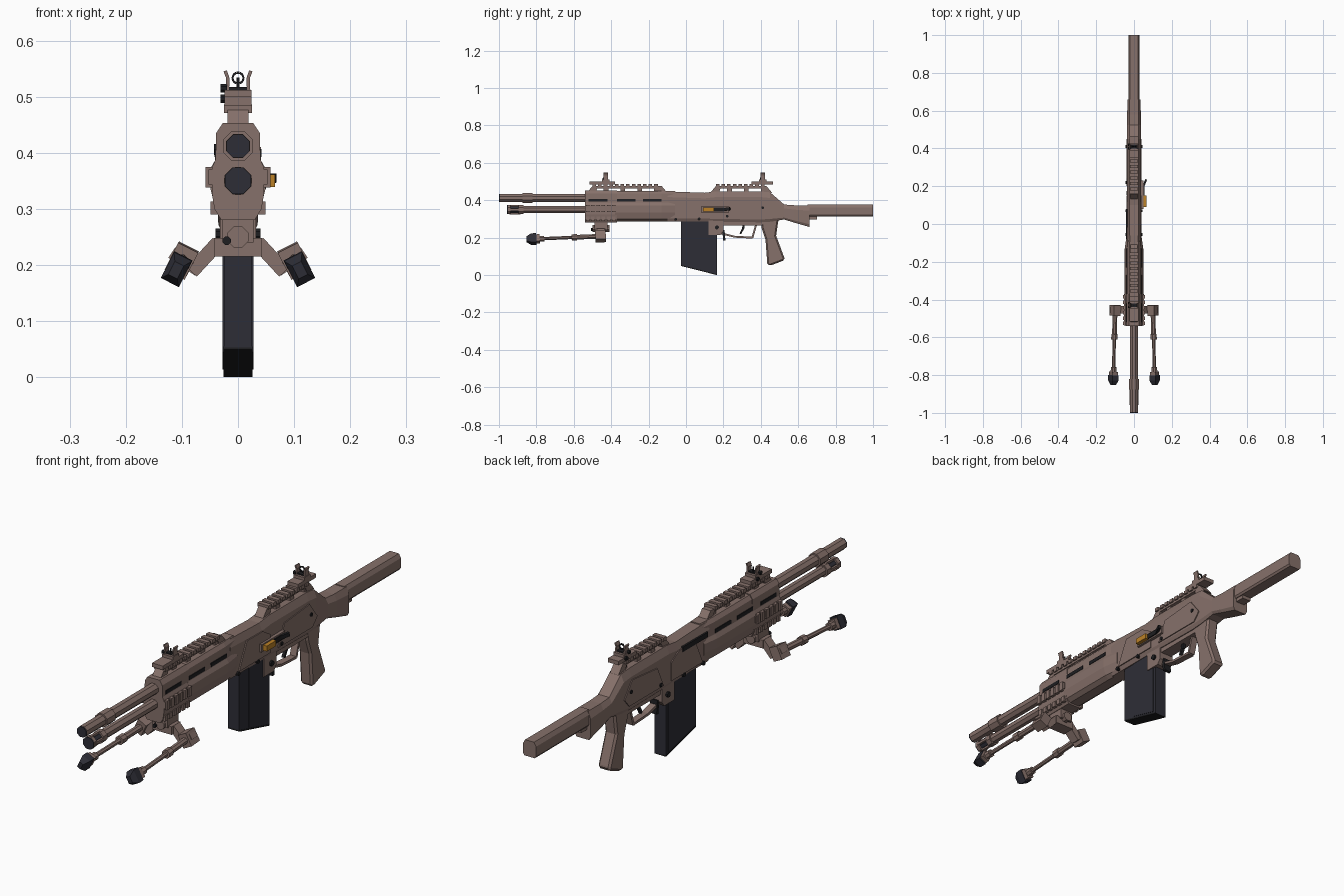
import bpy, bmesh, math
from mathutils import Vector

def colour(name, rgb):
    m = bpy.data.materials.new(name)
    m.diffuse_color = (*rgb, 1)
    return m

BROWN = colour("dusty brown", (0.24, 0.165, 0.145))
NAVY = colour("dark navy", (0.027, 0.027, 0.037))
BLACK = colour("near black", (0.013, 0.013, 0.015))
ORANGE = colour("orange", (0.5, 0.22, 0.02))

# ---- solids are lists of rings, joined into one object by make() ----
def make(name, mat, solids):
    bm = bmesh.new()
    for rings in solids:
        vs = [[bm.verts.new(p) for p in r] for r in rings]
        n = len(vs[0])
        for a, b in zip(vs, vs[1:]):
            for i in range(n):
                j = (i + 1) % n
                bm.faces.new((a[i], a[j], b[j], b[i]))
        bm.faces.new(vs[0][::-1])
        bm.faces.new(vs[-1])
    bmesh.ops.recalc_face_normals(bm, faces=bm.faces)
    me = bpy.data.meshes.new(name)
    bm.to_mesh(me)
    bm.free()
    me.materials.append(mat)
    ob = bpy.data.objects.new(name, me)
    bpy.context.collection.objects.link(ob)
    return ob

def box(x0, x1, y0, y1, z0, z1):
    return [[(x0, y, z0), (x1, y, z0), (x1, y, z1), (x0, y, z1)] for y in (y0, y1)]

def prism(pts, x0, x1):
    return [[(x, y, z) for y, z in pts] for x in (x0, x1)]

def section(y, half):
    return [(x, y, z) for x, z in half] + [(-x, y, z) for x, z in reversed(half)]

def frame(p0, p1, roll=0):
    d = (Vector(p1) - Vector(p0)).normalized()
    u = d.cross(Vector((0, 0, 1)))
    u = u.normalized() if u.length > 1e-4 else Vector((1, 0, 0))
    v = u.cross(d)
    c, s = math.cos(roll), math.sin(roll)
    return u * c - v * s, v * c + u * s

def tube(p0, p1, r0, r1=None, n=8):
    u, v = frame(p0, p1)
    ang = [2 * math.pi * (i + 0.5) / n for i in range(n)]
    return [[Vector(p) + u * r * math.cos(a) + v * r * math.sin(a) for a in ang]
            for p, r in ((p0, r0), (p1, r1 or r0))]

def bar(p0, p1, w, h, roll=0, taper=1):
    u, v = frame(p0, p1, roll)
    return [[Vector(p) + u * w * k * a + v * h * k * b for a, b in ((1, 1), (-1, 1), (-1, -1), (1, -1))]
            for p, k in ((p0, 1), (p1, taper))]

def along_y(y0, y1, z, r0, r1=None, n=8):
    return tube((0, y0, z), (0, y1, z), r0, r1, n)

# ---- upper tube and lower barrel ----
make("upper_tube", BROWN, [along_y(-0.995, -0.5, 0.412, 0.023), along_y(-0.875, -0.82, 0.412, 0.029)])
make("upper_tube_bore", NAVY, [along_y(-1.0, -0.995, 0.412, 0.0225)])
make("lower_barrel", BROWN, [along_y(-0.88, -0.5, 0.35, 0.02)])
prongs = [along_y(-0.895, -0.87, 0.35, 0.026), along_y(-0.953, -0.938, 0.35, 0.026)]
for i in range(4):
    a = math.pi * i / 2
    x, z = 0.02 * math.cos(a), 0.35 + 0.02 * math.sin(a)
    prongs.append(box(x - 0.005, x + 0.005, -0.945, -0.885, z - 0.005, z + 0.005))
make("muzzle_brake", BROWN, prongs)
make("muzzle_core", NAVY, [along_y(-0.956, -0.88, 0.35, 0.0185), along_y(-0.957, -0.953, 0.35, 0.0255)])

# ---- handguard ----
rear_half = [(0.022, 0.287), (0.04, 0.3), (0.049, 0.335), (0.049, 0.372), (0.04, 0.388), (0.036, 0.435), (0.025, 0.45)]
front_half = [(0.03, 0.28), (0.042, 0.3), (0.046, 0.325), (0.046, 0.375), (0.04, 0.388), (0.039, 0.435), (0.027, 0.453)]
end_half = [(x * 0.8, z) for x, z in rear_half]
make("handguard", BROWN, [[section(-0.38, rear_half), section(-0.13, rear_half), section(-0.06, end_half)]])
make("handguard_front", BROWN, [[section(-0.54, front_half), section(-0.37, front_half)]])
side_rails = []
for s in (-1, 1):
    for i in range(6):
        y = -0.535 + i * 0.028
        for xa, xb, z0, z1 in ((0.04, 0.058, 0.338, 0.375), (0.03, 0.049, 0.29, 0.313)):
            side_rails.append(box(s * xa, s * xb, y, y + 0.018, z0, z1))
    side_rails.append(box(s * 0.04, s * 0.053, -0.538, -0.37, 0.343, 0.37))
make("side_rails", BROWN, side_rails)
make("vent_slots", BLACK, [box(s * 0.034, s * 0.0415, y, y + 0.1, 0.392, 0.407)
                           for s in (-1, 1) for y in (-0.52, -0.37, -0.23)])

# ---- receiver and stock in one tapering body ----
def body(y, zb, zt, w, wt):
    c = min(0.03, (zt - zb) * 0.25)
    return section(y, [(w * 0.8, zb), (w, zb + c * 0.5), (w, zt - c), (wt, zt)])

make("receiver_and_stock", BROWN, [[body(*r) for r in (
    (-0.1, 0.287, 0.447, 0.036, 0.025), (0.1, 0.287, 0.44, 0.037, 0.025), (0.16, 0.285, 0.447, 0.037, 0.024),
    (0.40, 0.282, 0.447, 0.037, 0.024), (0.45, 0.285, 0.442, 0.037, 0.024), (0.525, 0.297, 0.377, 0.036, 0.024),
    (0.58, 0.28, 0.373, 0.036, 0.024), (0.66, 0.257, 0.373, 0.035, 0.024))]])
make("stock_tube", BROWN, [[body(y, 0.312, 0.376, 0.029, 0.02) for y in (0.65, 1.0)],
                           box(-0.02, 0.02, 0.65, 0.7, 0.298, 0.33)])
front_panel = [(-0.05, 0.305), (0.0, 0.41), (0.1, 0.41), (0.15, 0.38), (0.15, 0.305)]
rear_panel = [(0.2, 0.305), (0.24, 0.39), (0.4, 0.405), (0.45, 0.34), (0.42, 0.305)]
make("side_panels", BROWN, [prism(p, s * 0.03, s * 0.041) for s in (-1, 1) for p in (front_panel, rear_panel)])
make("receiver_pins", BLACK, [tube((-0.044, y, z), (0.044, y, z), 0.008) for y, z in
                              ((-0.055, 0.298), (0.07, 0.3), (0.22, 0.315), (0.41, 0.36))])
make("left_slot", BLACK, [box(-0.043, -0.03, -0.08, 0.08, 0.396, 0.416)])

# ---- charging handle on the right side ----
make("charging_base", BROWN, [box(0.03, 0.05, 0.08, 0.23, 0.335, 0.366)])
make("charging_tab", ORANGE, [box(0.045, 0.066, 0.09, 0.15, 0.339, 0.361)])
make("charging_bolt", BLACK, [box(0.045, 0.055, 0.15, 0.205, 0.341, 0.36),
                              bar((0.05, 0.2, 0.35), (0.064, 0.235, 0.355), 0.005, 0.008)])

# ---- top rails with teeth on short posts ----
for name, y0, y1 in (("front_top_rail", -0.53, -0.1), ("rear_top_rail", 0.13, 0.46)):
    parts = [box(-0.019, 0.019, y0 + 0.03, y1 - 0.03, 0.463, 0.476),
             prism([(y0, 0.44), (y0 + 0.03, 0.476), (y0 + 0.06, 0.476), (y0 + 0.045, 0.44)], -0.019, 0.019),
             prism([(y1, 0.44), (y1 - 0.03, 0.476), (y1 - 0.06, 0.476), (y1 - 0.045, 0.44)], -0.019, 0.019)]
    n = int((y1 - y0 - 0.05) / 0.03)
    for i in range(n):
        y = y0 + 0.03 + i * 0.03
        parts.append(box(-0.025, 0.025, y, y + 0.019, 0.471, 0.486))
        if i % 3 == 2:
            parts.append(box(-0.016, 0.016, y, y + 0.025, 0.44, 0.468))
    make(name, BROWN, parts)

# ---- flip-up sights ----
for name, y, y0, y1 in (("front_sight", -0.43, -0.515, -0.38), ("rear_sight", 0.41, 0.35, 0.465)):
    parts = [box(-0.024, 0.024, y0, y1, 0.484, 0.5), box(-0.024, 0.024, y - 0.02, y + 0.02, 0.495, 0.512)]
    for s in (-1, 1):
        path = [(s * 0.019, y, 0.508), (s * 0.018, y, 0.533), (s * 0.023, y, 0.546)]
        parts += [bar(a, b, 0.012, 0.003) for a, b in zip(path, path[1:])]
    make(name, BROWN, parts)
    make(name + "_knobs", BLACK, [tube((-0.031, y + d, z), (-0.02, y + d, z), 0.008)
                                  for d, z in ((-0.008, 0.515), (0.01, 0.496))]
         + [box(-0.016, 0.016, y - 0.01, y + 0.01, 0.511, 0.517)])
make("front_sight_post", BLACK, [tube((0, -0.43, 0.51), (0, -0.43, 0.534), 0.003, n=6)])
ring = [(0.01 * math.cos(i * math.pi / 5), 0.41, 0.533 + 0.01 * math.sin(i * math.pi / 5)) for i in range(11)]
make("rear_sight_ring", BLACK, [bar(a, b, 0.003, 0.002) if abs(a[2] - b[2]) < 0.005 else
                                tube(a, b, 0.0025, n=4) for a, b in zip(ring, ring[1:])])

# ---- magazine ----
make("magazine", NAVY, [prism([(-0.028, 0.3), (-0.028, 0.053), (0.165, 0.003), (0.165, 0.3)], -0.025, 0.025)])
make("magazine_ribs", NAVY, [prism([(0.03, 0.29), (0.03, 0.045), (0.15, 0.014), (0.15, 0.29)], -0.0275, 0.0275)])
make("magazine_base", BLACK, [prism([(-0.028, 0.055), (-0.028, 0.049), (0.165, 0), (0.165, 0.006)], -0.026, 0.026)])

# ---- trigger group and grip ----
guard = [(0.18, 0.225), (0.26, 0.205), (0.355, 0.2), (0.378, 0.28)]
make("trigger_housing", BROWN, [prism([(0.12, 0.295), (0.12, 0.215), (0.185, 0.215), (0.2, 0.235), (0.2, 0.295)], -0.032, 0.032),
                                box(-0.026, 0.026, 0.19, 0.42, 0.265, 0.295)])
make("trigger_guard", BROWN, [bar((0, *a), (0, *b), 0.014, 0.005) for a, b in zip(guard, guard[1:])])
make("trigger", BLACK, [bar((0, 0.31, 0.28), (0, 0.305, 0.245), 0.006, 0.006),
                        bar((0, 0.305, 0.248), (0, 0.29, 0.22), 0.006, 0.005)])
make("magazine_catch", BLACK, [bar((0, 0.2, 0.24), (0, 0.205, 0.185), 0.016, 0.006),
                               tube((-0.04, 0.165, 0.255), (0.04, 0.165, 0.255), 0.011)])
grip = make("grip", BROWN, [prism([(0.4, 0.29), (0.405, 0.25), (0.425, 0.19), (0.435, 0.055), (0.45, 0.05), (0.527, 0.08),
                                   (0.525, 0.095), (0.482, 0.21), (0.495, 0.3)], -0.027, 0.027)])
bevel = grip.modifiers.new("soft_edges", "BEVEL")
bevel.width, bevel.segments = 0.008, 1

# ---- bipod ----
make("bipod_mount", BROWN, [box(-0.028, 0.028, -0.49, -0.42, 0.24, 0.292), box(-0.043, 0.043, -0.485, -0.43, 0.215, 0.248),
                            along_y(-0.5, -0.41, 0.25, 0.02)])
make("bipod_lock", BLACK, [tube((-0.02, -0.508, 0.243), (-0.02, -0.48, 0.243), 0.008)])
for side, s in (("left", -1), ("right", 1)):
    hip, foot = Vector((s * 0.1, -0.45, 0.208)), Vector((s * 0.109, -0.8, 0.193))
    at = lambda t: hip.lerp(foot, t)
    roll = s * math.radians(27)
    make(side + "_bipod_arm", BROWN, [bar((s * 0.035, -0.455, 0.24), (s * 0.083, -0.455, 0.188), 0.02, 0.013),
                                      bar((s * 0.07, -0.455, 0.19), (s * 0.118, -0.455, 0.222), 0.016, 0.011)])
    make(side + "_bipod_leg", BROWN, [tube(at(0), at(0.45), 0.0135), tube(at(0.4), at(1), 0.0095),
                                      tube(at(0.38), at(0.46), 0.018), tube(at(0.88), at(0.95), 0.016),
                                      bar(at(-0.06), at(0.1), 0.02, 0.027, roll),
                                      bar(at(0.95), at(1.02), 0.016, 0.02, roll)])
    make(side + "_bipod_foot", NAVY, [bar(at(1.0), at(1.08), 0.018, 0.026, roll),
                                      bar(at(1.08), at(1.15), 0.018, 0.026, roll, 0.5)])
